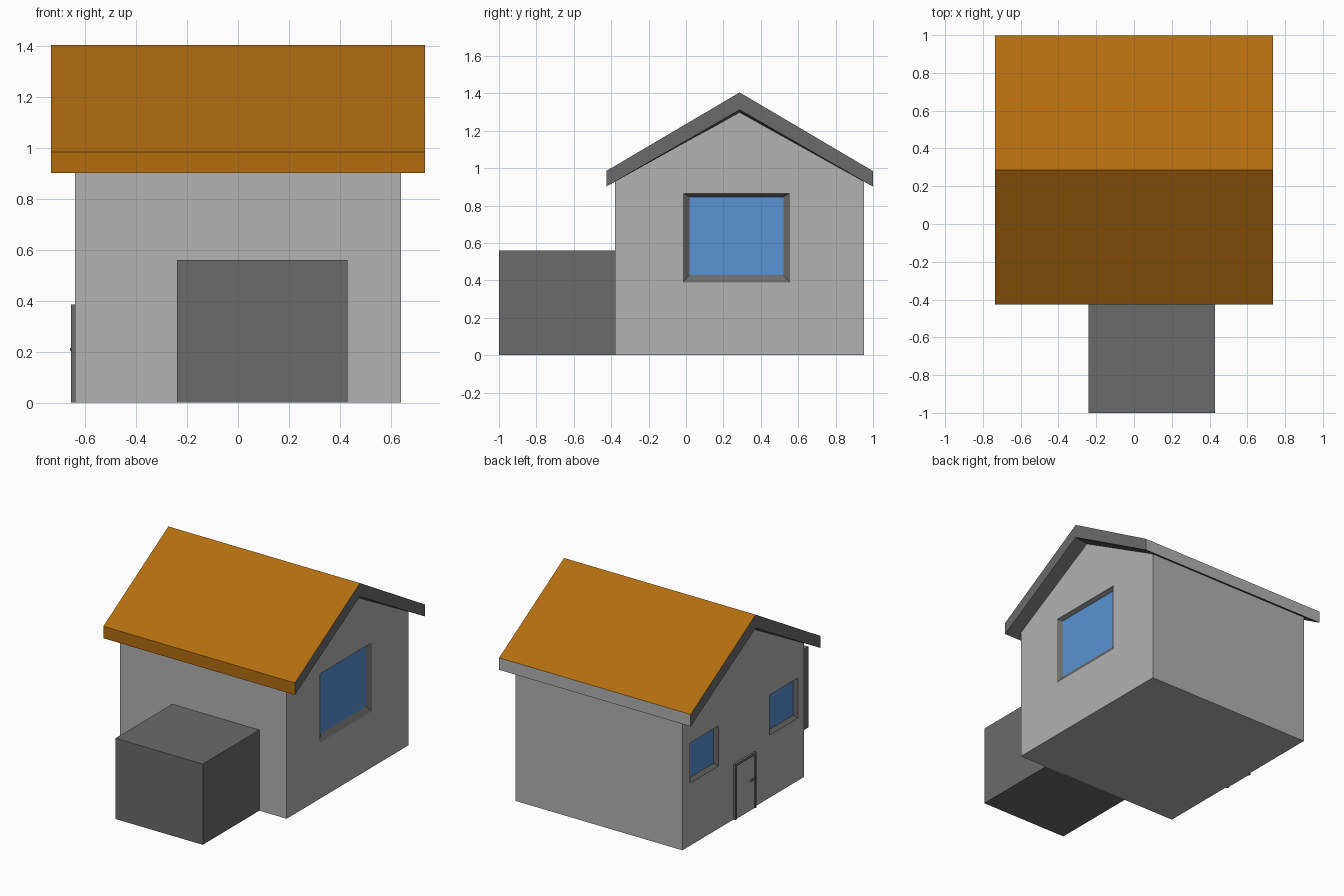
import bpy, bmesh

if "Cube" in bpy.data.objects:
    bpy.data.objects.remove(bpy.data.objects["Cube"])


def mat(name, rgb):
    m = bpy.data.materials.new(name)
    m.diffuse_color = (*rgb, 1)
    m.use_nodes = True
    m.node_tree.nodes["Principled BSDF"].inputs["Base Color"].default_value = m.diffuse_color
    return m


WALL = mat("light_grey", (0.445, 0.445, 0.445))
DARK = mat("dark_grey", (0.147, 0.147, 0.147))
GLASS = mat("blue_glass", (0.098, 0.287, 0.645))
ROOF = mat("orange_roof", (0.451, 0.153, 0.005))


def loft(name, sections, mats, rule=None):
    """Closed solid through rings of equal length; rule(face) gives the material slot."""
    bm = bmesh.new()
    rings = [[bm.verts.new(p) for p in s] for s in sections]
    n = len(rings[0])
    for a, b in zip(rings, rings[1:]):
        for i in range(n):
            j = (i + 1) % n
            bm.faces.new((a[i], a[j], b[j], b[i]))
    bm.faces.new(rings[0])
    bm.faces.new(rings[-1][::-1])
    bmesh.ops.recalc_face_normals(bm, faces=bm.faces)
    bm.normal_update()
    if rule:
        for f in bm.faces:
            f.material_index = rule(f)
    me = bpy.data.meshes.new(name)
    bm.to_mesh(me)
    bm.free()
    for m in mats:
        me.materials.append(m)
    ob = bpy.data.objects.new(name, me)
    bpy.context.collection.objects.link(ob)
    return ob


def rect(x, y0, y1, z0, z1):
    return [(x, y0, z0), (x, y1, z0), (x, y1, z1), (x, y0, z1)]


def box(name, x0, x1, y0, y1, z0, z1, m):
    return loft(name, [rect(x0, y0, y1, z0, z1), rect(x1, y0, y1, z0, z1)], [m])


W = 0.64       # half width of the walls
YC = 0.2865    # ridge position

# Walls: gabled prism
house = [(-0.38, 0), (0.953, 0), (0.953, 0.93), (YC, 1.312), (-0.38, 0.93)]
walls = loft("walls", [[(x, y, z) for y, z in house] for x in (-W, W)],
             [WALL, DARK, GLASS])

# Recessed windows: tapered cutters leave dark reveals and blue glass
windows = [  # side, outer rectangle, inner rectangle (y0, y1, z0, z1)
    (1, (-0.015, 0.555, 0.39, 0.865), (0.02, 0.52, 0.43, 0.847)),
    (-1, (0.56, 0.872, 0.433, 0.712), (0.58, 0.852, 0.456, 0.70)),
    (-1, (-0.312, 0.0, 0.433, 0.712), (-0.292, -0.02, 0.456, 0.70)),
]
DEPTH = 0.022
cutters = []
for side, outer, inner in windows:
    rings = []
    for t in (-0.5, 1):
        r = [o + t * (i - o) for o, i in zip(outer, inner)]
        rings.append(rect(side * (W - DEPTH * t), *r))
    cut = loft("window_cutter", rings, [WALL, DARK, GLASS],
               lambda f: 2 if abs(f.normal.x) > 0.99 else 1)
    cut.hide_render = True
    mod = walls.modifiers.new("window", 'BOOLEAN')
    mod.operation = 'DIFFERENCE'
    mod.solver = 'EXACT'
    mod.object = cut
    cutters.append(cut)
dg = bpy.context.evaluated_depsgraph_get()
cut_mesh = bpy.data.meshes.new_from_object(walls.evaluated_get(dg))
walls.modifiers.clear()
walls.data = cut_mesh
for c in cutters:
    bpy.data.objects.remove(c)


# Roof: bent slab whose underside dips slightly towards the walls
def roof_section(x, under):
    h = 0.7125
    return [(x, YC - h, 0.902), (x, YC - h, 0.985), (x, YC, 1.405),
            (x, YC + h, 0.985), (x, YC + h, 0.902), (x, YC, under)]


def roof_rule(f):
    n = f.normal
    if n.z > 0.3 or n.y < -0.9:
        return 0
    return 1 if n.y > 0.9 else 2


loft("roof", [roof_section(-0.735, 1.312), roof_section(-W, 1.298),
              roof_section(W, 1.298), roof_section(0.735, 1.312)],
     [ROOF, WALL, DARK], roof_rule)

# Front annex block
box("annex", -0.24, 0.43, -1.0, -0.375, 0, 0.56, DARK)

# Door on the left side: frame, panel and handle
box("door_frame_back", -0.656, -W + 0.005, 0.380, 0.396, 0, 0.385, DARK)
box("door_frame_front", -0.656, -W + 0.005, 0.164, 0.176, 0, 0.385, DARK)
box("door_frame_top", -0.656, -W + 0.005, 0.176, 0.380, 0.37, 0.385, DARK)
box("door_panel", -0.650, -W + 0.005, 0.176, 0.380, 0, 0.37, WALL)
box("door_handle", -0.661, -0.649, 0.18, 0.225, 0.203, 0.214, DARK)
